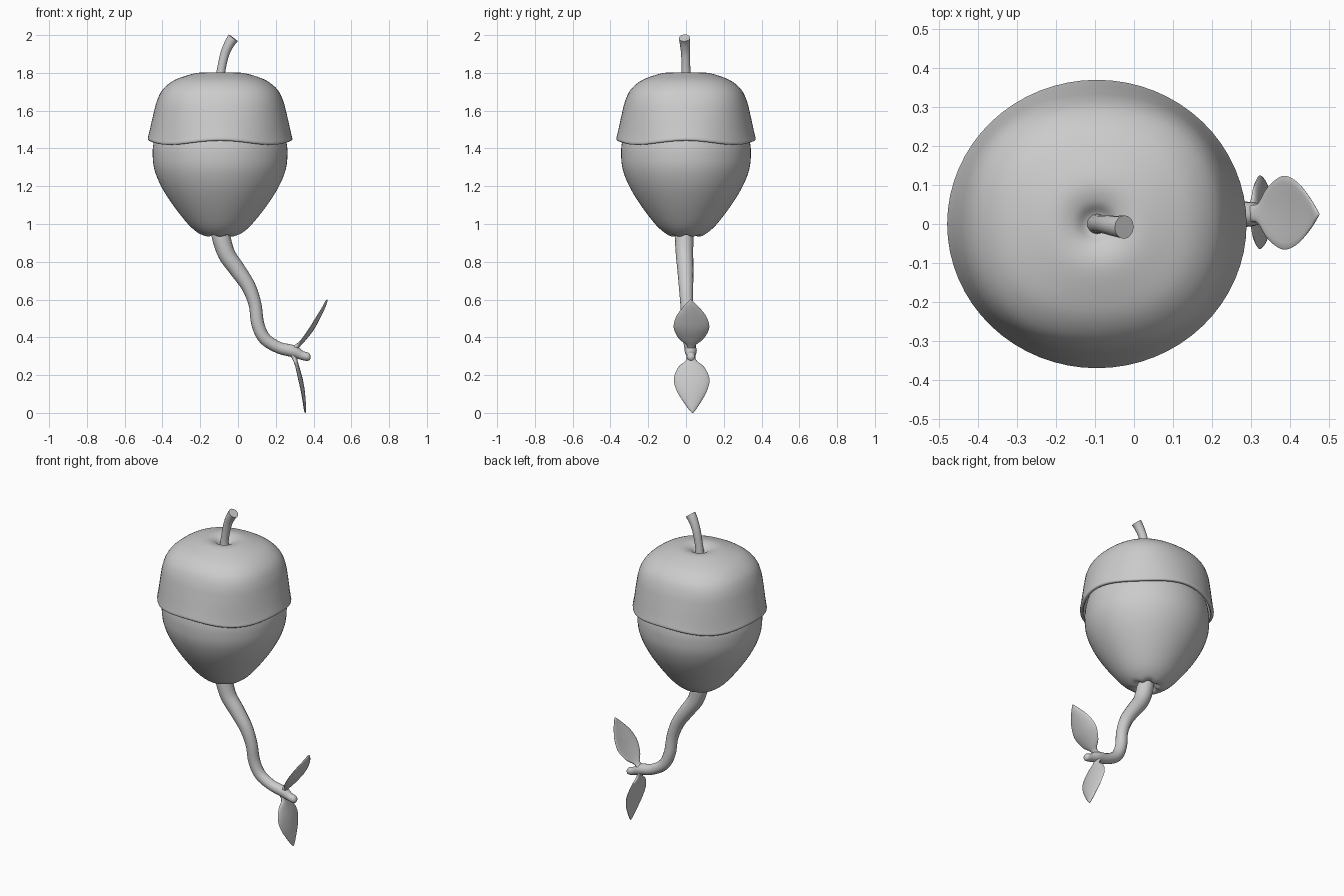
import bpy, bmesh, math
from mathutils import Vector

if "Cube" in bpy.data.objects:
    bpy.data.objects.remove(bpy.data.objects["Cube"])

CX = -0.095  # acorn axis
SY = 0.963   # acorn is slightly narrower in y


def smooth_path(pts, n=4):
    """Catmull-Rom through tuples of any length."""
    out = []
    for i in range(len(pts) - 1):
        p0, p1 = pts[max(i - 1, 0)], pts[i]
        p2, p3 = pts[i + 1], pts[min(i + 2, len(pts) - 1)]
        for k in range(n):
            t = k / n
            out.append(tuple(0.5 * (2 * b + (c - a) * t + (2 * a - 5 * b + 4 * c - d) * t * t
                                    + (3 * b - a - 3 * c + d) * t ** 3)
                             for a, b, c, d in zip(p0, p1, p2, p3)))
    out.append(tuple(pts[-1]))
    return out


def loft(name, rings, start=True, end=True, angle=50):
    """Skin a list of closed rings into a smooth object."""
    bm = bmesh.new()
    vs = [[bm.verts.new(p) for p in ring] for ring in rings]
    n = len(vs[0])
    for a, b in zip(vs, vs[1:]):
        for i in range(n):
            j = (i + 1) % n
            bm.faces.new((a[i], a[j], b[j], b[i]))
    if start:
        bm.faces.new(vs[0][::-1])
    if end:
        bm.faces.new(vs[-1])
    bmesh.ops.recalc_face_normals(bm, faces=bm.faces)
    me = bpy.data.meshes.new(name)
    bm.to_mesh(me)
    bm.free()
    ob = bpy.data.objects.new(name, me)
    bpy.context.collection.objects.link(ob)
    bpy.ops.object.select_all(action='DESELECT')
    ob.select_set(True)
    bpy.context.view_layer.objects.active = ob
    bpy.ops.object.shade_smooth_by_angle(angle=math.radians(angle))
    return ob


def revolve(name, profile, shape, n=64, **kw):
    """Turn (r, z) profile about the acorn axis; shape(r, z, a) adjusts r and z."""
    rings = []
    for r, z in profile:
        ring = []
        for i in range(n):
            a = 2 * math.pi * i / n
            rr, zz = shape(r, z, a)
            ring.append((CX + rr * math.cos(a), rr * SY * math.sin(a), zz))
        rings.append(ring)
    return loft(name, rings, **kw)


def tube(name, pts, n=16):
    """Tapered tube through (x, y, z, radius)."""
    path = smooth_path(pts, 5)
    rings = []
    for i, p in enumerate(path):
        a, b = path[max(i - 1, 0)], path[min(i + 1, len(path) - 1)]
        tan = (Vector(b[:3]) - Vector(a[:3])).normalized()
        u = Vector((0, 1, 0)).cross(tan).normalized()
        v = tan.cross(u)
        rings.append([Vector(p[:3]) + p[3] * (math.cos(t) * u + math.sin(t) * v)
                      for t in (2 * math.pi * k / n for k in range(n))])
    return loft(name, rings)


def leaf(name, pts, cup, n=20):
    """Leaf through (x, y, z, half width, half thickness), wide along y."""
    path = smooth_path(pts, 5)
    rings = []
    for i, p in enumerate(path):
        a, b = path[max(i - 1, 0)], path[min(i + 1, len(path) - 1)]
        tan = (Vector(b[:3]) - Vector(a[:3])).normalized()
        nor = Vector((0, 1, 0)).cross(tan).normalized()
        ring = []
        for k in range(n):
            t = 2 * math.pi * k / n
            c = math.cos(t)
            bend = cup * c * c * p[3] / 0.094
            ring.append(Vector(p[:3]) + Vector((0, p[3] * c, 0))
                        + nor * (p[4] * math.sin(t) + bend))
        rings.append(ring)
    return loft(name, rings, angle=80)


# Cap: squarish shoulder, wavy lower rim, dimple under the stem
def cap_shape(r, z, a):
    side = (1 - math.cos(4 * a)) / 2
    sq = 0.05 * max(0, min(1, (z - 1.45) / 0.22)) * min(1, r / 0.25)
    wave = 0.011 * math.cos(4 * a) * max(0, min(1, (1.6 - z) / 0.15))
    return r * (1 + sq * side), z + wave


cap_outer = smooth_path([(0.012, 1.765), (0.03, 1.77), (0.06, 1.792), (0.11, 1.801), (0.18, 1.785),
                         (0.25, 1.757), (0.305, 1.71), (0.335, 1.65), (0.353, 1.58),
                         (0.372, 1.49), (0.383, 1.442)])
cap_rim = [(0.382, 1.434), (0.377, 1.430), (0.366, 1.431), (0.361, 1.44), (0.352, 1.50), (0.33, 1.58)]
revolve("acorn_cap", cap_outer + cap_rim, cap_shape, end=False)


# Nut: tapers down to a puckered opening around the root
def nut_shape(r, z, a):
    near = max(0, 1 - abs(r - 0.06) / 0.05)
    return r, z + 0.006 * near * math.cos(6 * a)


nut = smooth_path([(0.335, 1.50), (0.352, 1.43), (0.357, 1.37), (0.348, 1.29), (0.312, 1.2),
                   (0.249, 1.1), (0.17, 1.0), (0.115, 0.952), (0.08, 0.938), (0.055, 0.945),
                   (0.035, 0.975)])
revolve("acorn_nut", nut, nut_shape)

# Stem on top
tube("stem", [(-0.095, 0, 1.75, 0.027), (-0.09, 0, 1.81, 0.023), (-0.07, -0.002, 1.9, 0.024),
              (-0.045, -0.006, 1.956, 0.027), (-0.025, -0.008, 1.985, 0.03)])

# Winding root sprout
tube("root", [(-0.095, -0.01, 1.0, 0.045), (-0.09, -0.01, 0.935, 0.049), (-0.06, -0.008, 0.84, 0.046),
              (-0.005, -0.003, 0.76, 0.043), (0.055, 0, 0.67, 0.038), (0.09, 0.004, 0.575, 0.034),
              (0.105, 0.01, 0.47, 0.034), (0.142, 0.016, 0.393, 0.033), (0.215, 0.022, 0.346, 0.031),
              (0.29, 0.025, 0.327, 0.032), (0.335, 0.026, 0.306, 0.024), (0.368, 0.026, 0.297, 0.022),
              (0.38, 0.026, 0.296, 0.015), (0.385, 0.026, 0.296, 0.004)])

# Two leaves at the end of the root
leaf("upper_leaf", [(0.285, 0.026, 0.325, 0.026, 0.022), (0.318, 0.027, 0.357, 0.024, 0.012),
                    (0.348, 0.028, 0.388, 0.066, 0.01), (0.39, 0.029, 0.443, 0.094, 0.011),
                    (0.425, 0.028, 0.503, 0.081, 0.01), (0.453, 0.026, 0.557, 0.043, 0.008),
                    (0.466, 0.025, 0.587, 0.016, 0.006), (0.473, 0.025, 0.6, 0.003, 0.002)], -0.012)
leaf("lower_leaf", [(0.288, 0.026, 0.325, 0.028, 0.022), (0.302, 0.027, 0.282, 0.026, 0.012),
                    (0.314, 0.028, 0.245, 0.068, 0.01), (0.330, 0.03, 0.185, 0.094, 0.011),
                    (0.343, 0.031, 0.12, 0.081, 0.01), (0.351, 0.033, 0.055, 0.044, 0.008),
                    (0.355, 0.034, 0.015, 0.016, 0.006), (0.356, 0.035, 0.0, 0.003, 0.002)], 0.01)
